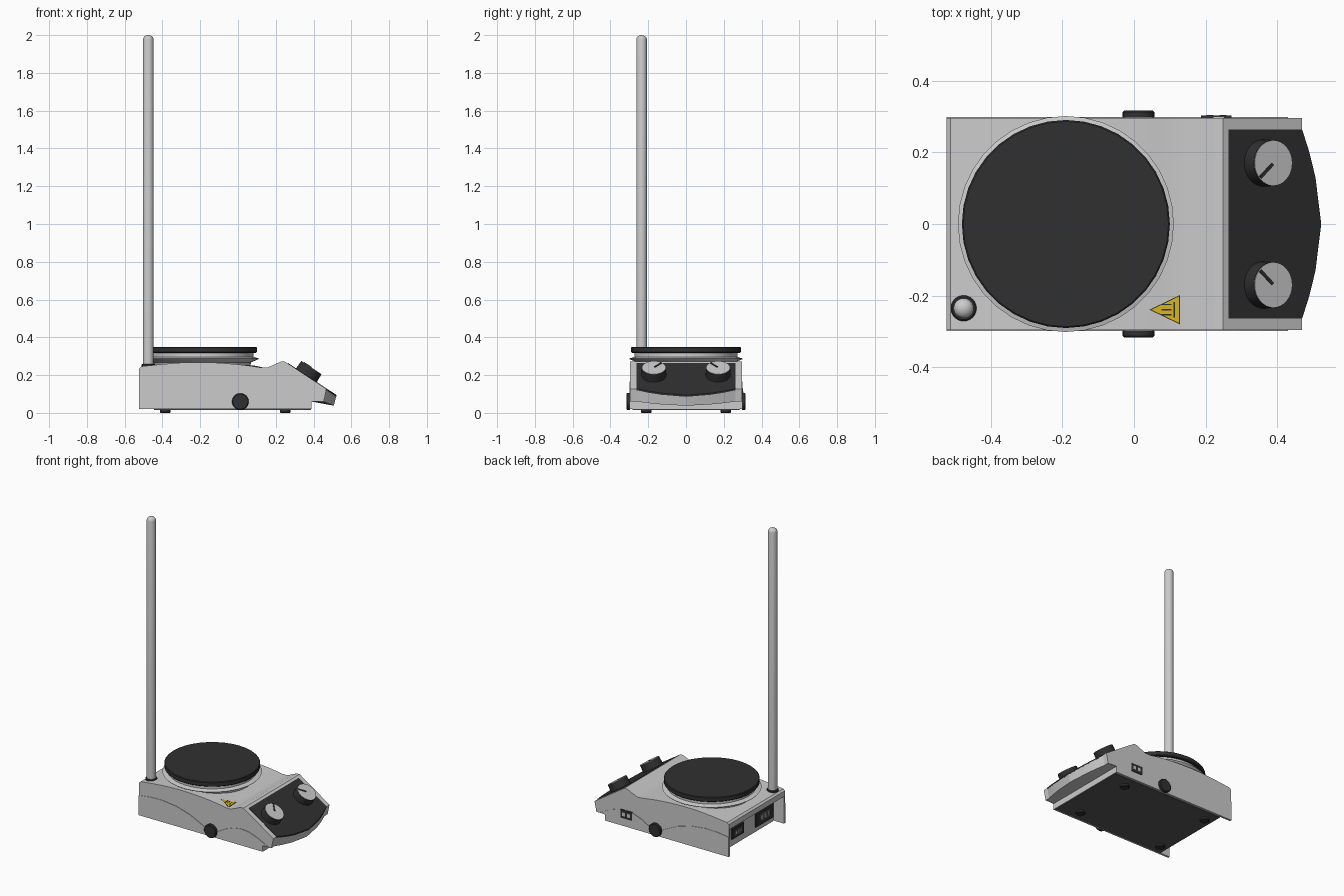
import bpy, bmesh, math
from mathutils import Vector, Matrix

if "Cube" in bpy.data.objects:
    bpy.data.objects.remove(bpy.data.objects["Cube"])


def material(name, rgb):
    m = bpy.data.materials.new(name)
    m.diffuse_color = (*rgb, 1)
    m.use_nodes = True
    m.node_tree.nodes["Principled BSDF"].inputs["Base Color"].default_value = m.diffuse_color
    return m


DARK = material("dark", (0.03, 0.03, 0.03))
BASE = material("base_grey", (0.1, 0.1, 0.1))
YELLOW = material("warning_yellow", (0.75, 0.5, 0.01))


def finish(bm, name, mat=None, smooth=None):
    bmesh.ops.remove_doubles(bm, verts=bm.verts, dist=1e-5)
    bmesh.ops.recalc_face_normals(bm, faces=bm.faces)
    me = bpy.data.meshes.new(name)
    bm.to_mesh(me)
    bm.free()
    ob = bpy.data.objects.new(name, me)
    bpy.context.collection.objects.link(ob)
    if mat:
        me.materials.append(mat)
    if smooth:
        bpy.ops.object.select_all(action='DESELECT')
        ob.select_set(True)
        bpy.context.view_layer.objects.active = ob
        bpy.ops.object.shade_smooth_by_angle(angle=math.radians(smooth))
    return ob


def loft(name, sections, mat=None, smooth=None):
    """Skin a list of equal-length closed point loops and cap both ends."""
    bm = bmesh.new()
    rows = [[bm.verts.new(p) for p in s] for s in sections]
    n = len(rows[0])
    for a, b in zip(rows, rows[1:]):
        for i in range(n):
            bm.faces.new((a[i], a[(i + 1) % n], b[(i + 1) % n], b[i]))
    bm.faces.new(rows[0])
    bm.faces.new(rows[-1][::-1])
    bmesh.ops.dissolve_degenerate(bm, dist=1e-5, edges=bm.edges)
    return finish(bm, name, mat, smooth)


def lathe(name, profile, origin, axis=(0, 0, 1), mat=None, seg=32):
    """Turn (radius, height) points about an axis."""
    q = Vector((0, 0, 1)).rotation_difference(Vector(axis))
    rings = []
    for r, h in profile:
        rings.append([Vector(origin) + q @ Vector((r * math.cos(t), r * math.sin(t), h))
                      for t in (2 * math.pi * i / seg for i in range(seg))])
    return loft(name, rings, mat, 35)


def box(name, size, loc, mat=None, rot=None):
    bm = bmesh.new()
    bmesh.ops.create_cube(bm, size=1)
    m = Matrix.Translation(loc) @ (rot or Matrix()) @ Matrix.Diagonal((*size, 1))
    bmesh.ops.transform(bm, matrix=m, verts=bm.verts)
    return finish(bm, name, mat)


# Housing: side profiles lofted across the width, with rear recess and bulged nose
BACK, WALL, SLOPE = -0.523, -0.445, 0.66
TOP = [(BACK, .235), (-.511, .246), (-.4, .258), (-.3, .266), (-.2, .268), (-.1, .265),
       (0, .257), (.07, .248), (.12, .240), (.155, .240), (.195, .257), (.225, .271), (.248, .272)]


def slope_z(x):
    return .272 - SLOPE * (x - .248)


NOSE = [(-.263, .468, .06), (-.2, .488, .052), (-.13, .505, .045), (0, .521, .038),
        (.13, .505, .045), (.2, .488, .052), (.263, .468, .06)]


def section(y, back, nose, low):
    pts = [(back, .02), (back, .2), (BACK, .2)] + TOP
    pts += [(nose, slope_z(nose)), (nose - .014, low), (.39, .06), (.39, .02)]
    return [(x, y, z) for x, z in pts]


rows = [section(-.296, BACK, .468, .06), section(-.285, BACK, .468, .06),
        section(-.285, WALL, .468, .06)]
rows += [section(y, WALL, x, z) for y, x, z in NOSE]
rows += [section(.285, WALL, .468, .06), section(.285, BACK, .468, .06),
         section(.296, BACK, .468, .06)]
loft("housing", rows, smooth=15)

# Lower side panels with wavy upper edge
WAVE = [(BACK, .02), (BACK, .152), (-.43, .163), (-.35, .165), (-.25, .153), (-.15, .125),
        (-.08, .092), (-.03, .066), (.06, .066), (.12, .10), (.18, .122), (.235, .13),
        (.29, .123), (.35, .103), (.43, .062), (.39, .06), (.39, .02)]
for s, side in ((-1, "front"), (1, "back")):
    loft(side + "_side_panel", [[(x, s * y, z) for x, z in WAVE] for y in (.295, .299)])
    # Side clamp knobs
    lathe(side + "_side_knob", [(.044, 0), (.044, .015), (.04, .019)],
          (.0125, s * .297, .06), (0, s, 0), DARK)
    # Feet
    for x in (-.385, .25):
        lathe(side + "_foot", [(.025, 0), (.028, .004), (.028, .02)], (x, s * .21, 0),
              mat=DARK, seg=24)

# Base plate
box("base_plate", (.83, .568, .006), (-.029, 0, .019), BASE)

# Control panel following the slope and nose
panel = []
for y, x, z in NOSE:
    e = x + .001
    panel.append([(.264, y, slope_z(.264) - .004), (.264, y, slope_z(.264) + .003),
                  (e, y, slope_z(e) + .003), (e, y, slope_z(e) - .006)])
loft("control_panel", panel, DARK)

# Dials with caps and pointers
normal = Vector((SLOPE, 0, 1)).normalized()
tilt = Matrix.Rotation(math.atan(SLOPE), 4, 'Y')
for s, side in ((-1, "front"), (1, "back")):
    base = Vector((.361, s * .17, slope_z(.361)))
    lathe(side + "_dial", [(.066, 0), (.064, .049)], base, normal, DARK)
    lathe(side + "_dial_cap", [(.063, .048), (.063, .051)], base, normal)
    spin = tilt @ Matrix.Rotation(s * math.radians(42), 4, 'Z')
    mid = base + normal * .052 + spin.to_3x3() @ Vector((-.032, 0, 0))
    box(side + "_dial_pointer", (.056, .009, .004), mid, DARK, spin)

# Hot plate: turned collar and dark disc
PLATE = (-.19, 0, 0)
lathe("plate_collar", [(.25, .235), (.26, .268), (.298, .284), (.301, .288), (.272, .296),
                       (.272, .32)], PLATE, seg=36)
lathe("hot_plate", [(.286, .318), (.29, .322), (.29, .345), (.286, .349)], PLATE, mat=DARK, seg=36)

# Support rod and collar
ROD = (-.475, -.235, 0)
lathe("rod_collar", [(.036, .24), (.036, .256), (.032, .26)], ROD, mat=DARK, seg=24)
dome = [(.028 * math.cos(a), 1.978 + .022 * math.sin(a)) for a in (0, .4, .8, 1.2, 1.5)]
lathe("support_rod", [(.028, .24)] + dome, ROD, seg=24)

# Warning sign: dark border, yellow face, heat marks
sign_tilt = math.tan(.15)


def sign_pt(x, y, h):
    return (x, y, .2525 - sign_tilt * (x - .043) + h)


def triangle(name, k, h, mat):
    c = .099
    pts = [(.043, -.239), (.128, -.198), (.128, -.28)]
    pts = [(c + (x - c) * k, -.239 + (y + .239) * k) for x, y in pts]
    loft(name, [[sign_pt(x, y, d) for x, y in pts] for d in (-.006, h)], mat)


triangle("warning_border", 1, .002, DARK)
triangle("warning_face", .9, .003, YELLOW)
sign_rot = Matrix.Rotation(.15, 4, 'Y')
for dy in (-.014, 0, .014):
    box("heat_mark", (.028, .003, .002), sign_pt(.09, -.239 + dy, .003), DARK, sign_rot)
box("heat_mark_base", (.003, .044, .002), sign_pt(.112, -.239, .003), DARK, sign_rot)

# Rear sockets on the recessed wall
for name, y, w, h in (("data_socket", .1, .12, .07), ("power_socket", -.18, .18, .1)):
    box(name, (.012, w, h), (WALL - .004, y, .1), DARK)
    box(name + "_insert", (.008, w * .6, h * .5), (WALL - .008, y, .1), BASE)
    for d in (-.2, 0, .2):
        box(name + "_pin", (.006, .007, h * .25), (WALL - .012, y + d * w, .1))

# Side socket on the back face
box("side_socket", (.085, .01, .056), (.23, .297, .1), DARK)
for d in (-.018, .018):
    box("side_socket_insert", (.02, .006, .024), (.23 + d, .301, .1))
